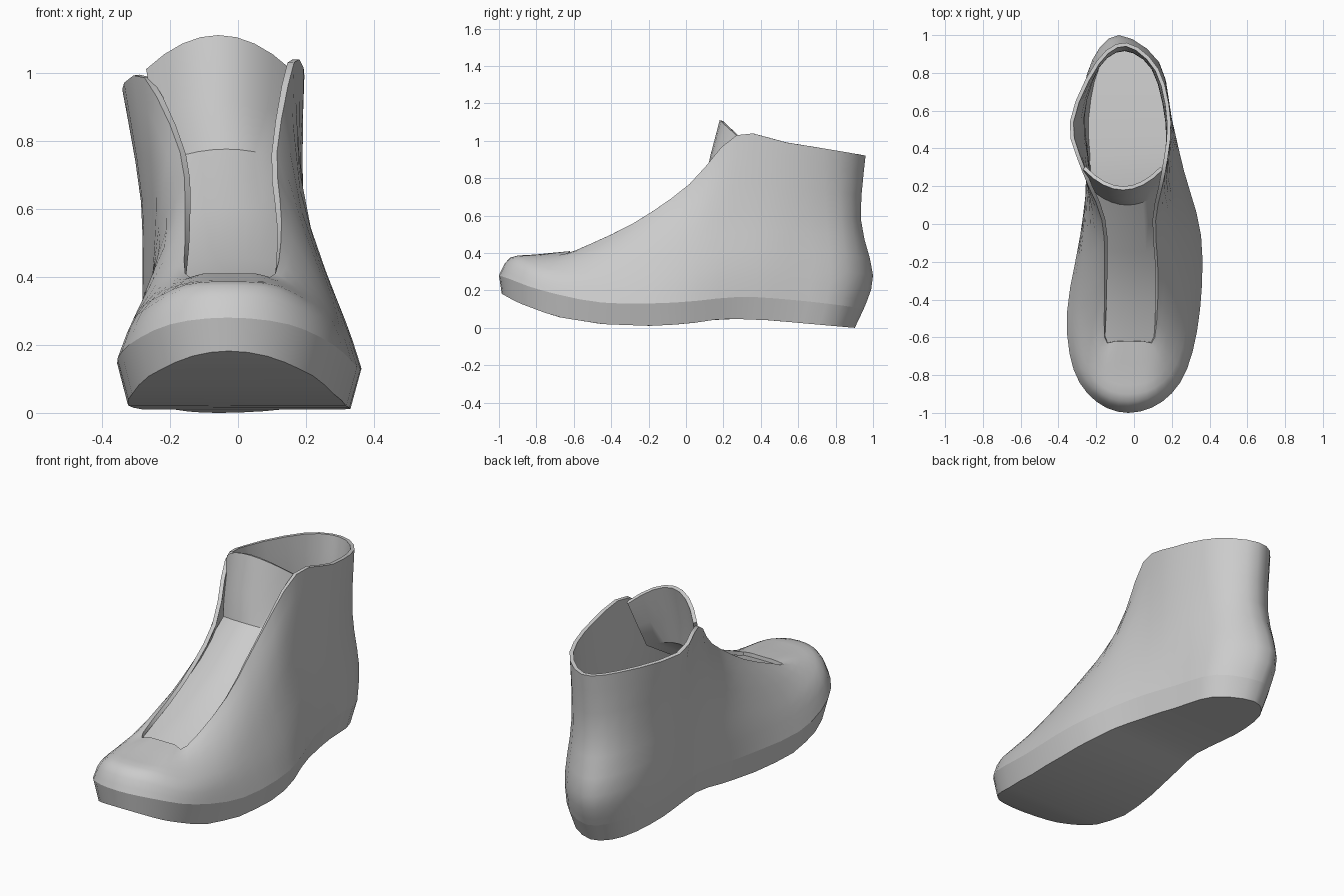
import bpy
from mathutils import Vector

if "Cube" in bpy.data.objects:
    bpy.data.objects.remove(bpy.data.objects["Cube"])

SUB = 3          # samples between control points


def catmull(a, b, c, d, t):
    return 0.5 * (2 * b + (c - a) * t + (2 * a - 5 * b + 4 * c - d) * t * t
                  + (3 * b - a - 3 * c + d) * t ** 3)


def spline(pts, closed, sub=SUB):
    p = [Vector(q) for q in pts]
    n = len(p)
    out = []
    for i in range(n if closed else n - 1):
        if closed:
            q = [p[(i + k) % n] for k in (-1, 0, 1, 2)]
        else:
            q = [p[min(max(i + k, 0), n - 1)] for k in (-1, 0, 1, 2)]
        out += [catmull(*q, s / sub) for s in range(sub)]
    return out if closed else out + [p[-1]]


def lerp_table(table, y):
    for (a, za), (b, zb) in zip(table, table[1:]):
        if y <= b:
            return za + (zb - za) * max(0, (y - a) / (b - a))
    return table[-1][1]


def strip_faces(rows, closed):
    n = len(rows[0])
    m = n if closed else n - 1
    return [(r * n + i, r * n + (i + 1) % n, (r + 1) * n + (i + 1) % n, (r + 1) * n + i)
            for r in range(len(rows) - 1) for i in range(m)]


def cap_faces(start, n, flip):
    # quads straight across a closed ring, toe to heel
    faces = []
    for i in range(n // 2):
        f = list(dict.fromkeys([i, i + 1, n - i - 1, (n - i) % n]))
        f = [start + k for k in f]
        faces.append(f[::-1] if flip else f)
    return faces


def make(name, rows, faces, thickness=0):
    me = bpy.data.meshes.new(name)
    me.from_pydata([v for r in rows for v in r], [], faces)
    ob = bpy.data.objects.new(name, me)
    bpy.context.collection.objects.link(ob)
    bpy.ops.object.select_all(action='DESELECT')
    ob.select_set(True)
    bpy.context.view_layer.objects.active = ob
    if thickness:
        mod = ob.modifiers.new("thickness", 'SOLIDIFY')
        mod.thickness = thickness
        mod.offset = -1
        bpy.ops.object.modifier_apply(modifier=mod.name)
    bpy.ops.object.shade_smooth_by_angle(angle=0.6)
    return ob


# Guide rings: toe centre, along the right side to the heel, back along the left
edge = [(-.03, -1, .28), (.15, -.94, .26), (.28, -.77, .2), (.35, -.45, .135),
        (.355, -.06, .135), (.265, .28, .165), (.2, .56, .15), (.14, .83, .12),
        (-.06, .95, .1), (-.2, .84, .12), (-.26, .56, .15), (-.25, .25, .165),
        (-.285, -.06, .14), (-.355, -.47, .145), (-.32, -.77, .2), (-.2, -.94, .26)]
lower = [(-.03, -.94, .375), (.12, -.9, .36), (.25, -.76, .29), (.31, -.45, .25),
         (.31, -.05, .28), (.24, .28, .33), (.195, .56, .32), (.13, .86, .3),
         (-.08, 1, .28), (-.22, .87, .3), (-.28, .6, .32), (-.255, .25, .33),
         (-.27, -.05, .3), (-.31, -.45, .27), (-.28, -.76, .3), (-.17, -.9, .36)]
middle = [(-.03, -.8, .392), (.09, -.78, .388), (.17, -.68, .37), (.24, -.42, .38),
          (.225, -.05, .5), (.19, .25, .62), (.185, .55, .62), (.11, .83, .6),
          (-.05, .935, .58), (-.2, .84, .6), (-.285, .56, .62), (-.25, .25, .62),
          (-.23, -.05, .5), (-.25, -.42, .39), (-.2, -.68, .38), (-.13, -.78, .39)]
throat = [(-.03, -.62, .41), (.05, -.62, .41), (.11, -.6, .41), (.128, -.28, .56),
          (.115, .02, .77), (.165, .27, 1.03), (.195, .54, .99), (.13, .82, .945),
          (-.04, .96, .92), (-.2, .86, .935), (-.34, .54, .95), (-.275, .28, .985),
          (-.17, .02, .765), (-.155, -.28, .56), (-.155, -.6, .41), (-.1, -.62, .41)]
rings = [spline(r, True) for r in (edge, lower, middle, throat)]
N = len(rings[0])

# Upper: loft from the sole edge to the throat and collar
columns = [spline([r[i] for r in rings], False) for i in range(N)]
rows = [[c[k] for c in columns] for k in range(len(columns[0]))]
make("upper", rows, strip_faces(rows, True), 0.02)

# Sole: side band, curved tread underneath and footbed on top
tread_z = [(-1, .19), (-.9, .135), (-.7, .06), (-.45, .02), (-.2, .01),
           (0, .02), (.2, .05), (.45, .04), (.9, 0)]
tread = [Vector((v.x * .91, v.y * (.985 if v.y < 0 else .95), 0)) for v in rings[0]]
for v in tread:
    v.z = lerp_table(tread_z, v.y)
sole_rows = [tread, rings[0]]
make("sole", sole_rows, strip_faces(sole_rows, True)
     + cap_faces(0, N, True) + cap_faces(N, N, False))

# Tongue: curved strip under the throat; rows of centre y, z, left x, right x, edge setback, edge drop
tongue = [(-.64, .385, -.17, .13, 0, .01), (-.4, .455, -.18, .145, .01, .02),
          (-.15, .6, -.185, .145, .02, .03), (.1, .775, -.2, .13, .06, .03),
          (.13, .92, -.245, .135, .1, .05), (.18, 1.11, -.27, .155, .11, .1)]
strip = []
for y, z, xl, xr, back, drop in tongue:
    row = []
    for k in range(9):
        u = k / 4 - 1
        row.append(Vector(((xl + xr) / 2 + u * (xr - xl) / 2, y + back * u * u, z - drop * u * u)))
    strip.append(row)
make("tongue", strip, strip_faces(strip, False), 0.02)
